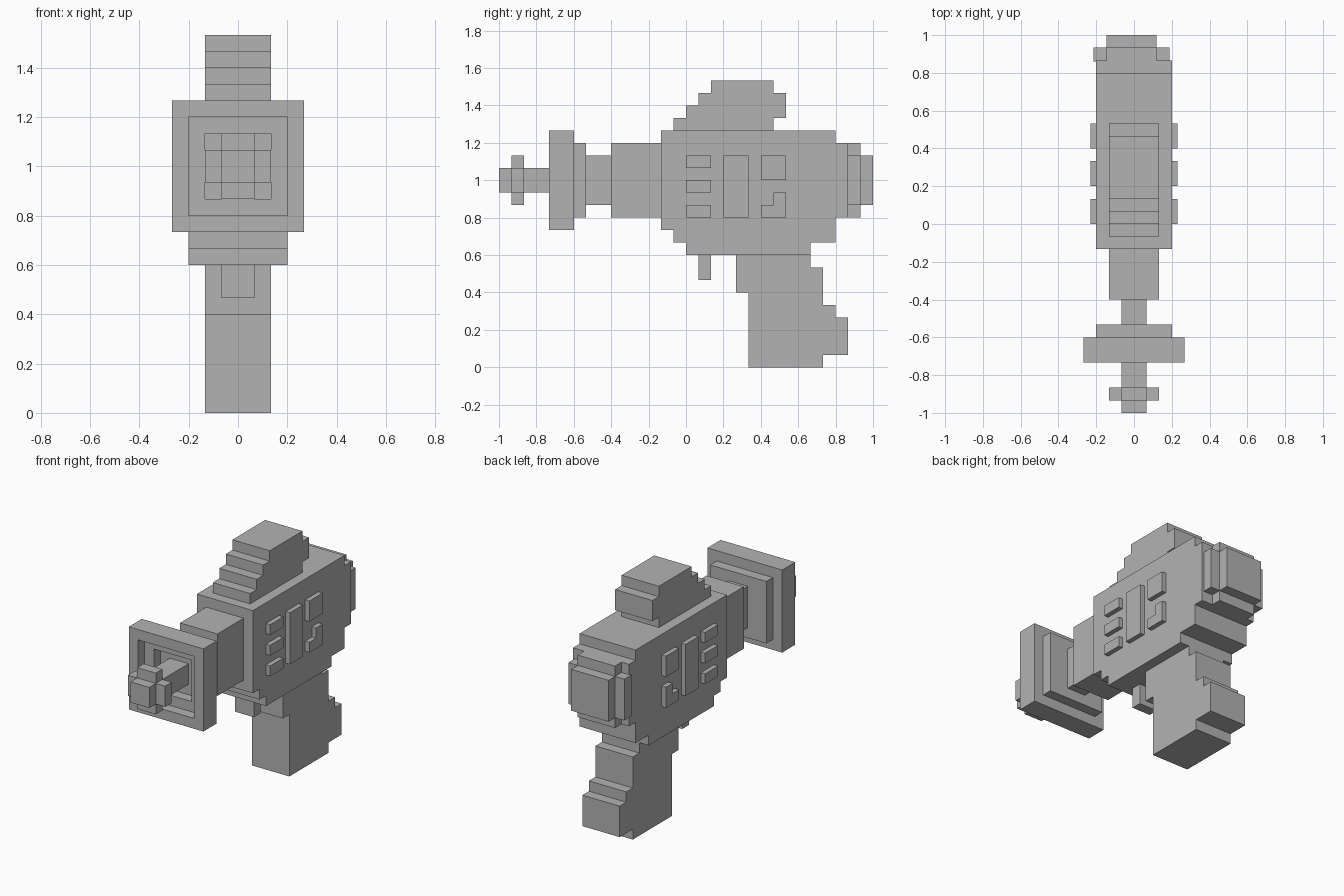
import bpy
import bmesh

U = 1 / 15      # one block of the grid
MID = 15        # height of the barrel axis, in blocks

if "Cube" in bpy.data.objects:
    bpy.data.objects.remove(bpy.data.objects["Cube"], do_unlink=True)

grey = bpy.data.materials.new("plain grey")
grey.use_nodes = True
grey.diffuse_color = (0.45, 0.45, 0.45, 1)
grey.node_tree.nodes["Principled BSDF"].inputs["Base Color"].default_value = grey.diffuse_color


def finish(name, bm):
    """Scale from blocks to units and link the part."""
    bmesh.ops.recalc_face_normals(bm, faces=bm.faces)
    bmesh.ops.scale(bm, vec=(U, U, U), verts=bm.verts)
    mesh = bpy.data.meshes.new(name)
    bm.to_mesh(mesh)
    bm.free()
    mesh.materials.append(grey)
    obj = bpy.data.objects.new(name, mesh)
    bpy.context.collection.objects.link(obj)
    return obj


def side_prism(name, outline, x0, x1):
    """Extrude a (y, z) outline across x."""
    bm = bmesh.new()
    face = bm.faces.new([bm.verts.new((x0, y, z)) for y, z in outline])
    new = bmesh.ops.extrude_face_region(bm, geom=[face])["geom"]
    bmesh.ops.translate(bm, vec=(x1 - x0, 0, 0),
                        verts=[v for v in new if isinstance(v, bmesh.types.BMVert)])
    # the source face stays as the other cap
    return finish(name, bm)


def box(name, half, y0, y1, z0, z1):
    return side_prism(name, [(y0, z0), (y1, z0), (y1, z1), (y0, z1)], -half, half)


def plus(name, wide, narrow, tall, short, y0, y1, shift=0):
    """Plus-shaped plate on the barrel axis, extruded along y."""
    quarter = [(wide, short), (narrow, short), (narrow, tall)]
    outline = quarter + [(-x, z) for x, z in reversed(quarter)]
    outline += [(-x, -z) for x, z in quarter] + [(x, -z) for x, z in reversed(quarter)]
    bm = bmesh.new()
    face = bm.faces.new([bm.verts.new((x + shift, y0, z + MID)) for x, z in outline])
    new = bmesh.ops.extrude_face_region(bm, geom=[face])["geom"]
    bmesh.ops.translate(bm, vec=(0, y1 - y0, 0),
                        verts=[v for v in new if isinstance(v, bmesh.types.BMVert)])
    return finish(name, bm)


def square_rings(name, profile):
    """Bridge square rings given as (half size, y) and cap both ends."""
    bm = bmesh.new()
    rings = [[bm.verts.new((sx * r, y, MID + sz * r))
              for sx, sz in ((-1, -1), (1, -1), (1, 1), (-1, 1))] for r, y in profile]
    for a, b in zip(rings, rings[1:]):
        for i in range(4):
            j = (i + 1) % 4
            bm.faces.new((a[i], a[j], b[j], b[i]))
    bm.faces.new(rings[0])
    bm.faces.new(rings[-1])
    return finish(name, bm)


# Main housing with stepped underside
side_prism("body", [(-2, 19), (-2, 11), (-1, 11), (-1, 10), (0, 10), (0, 9),
                    (10, 9), (10, 10), (12, 10), (12, 19)], -3, 3)

# Stepped hump on top
side_prism("top_hump", [(-1, 19), (-1, 20), (0, 20), (0, 21), (1, 21), (1, 22), (2, 22),
                        (2, 23), (7, 23), (7, 22), (8, 22), (8, 20), (7, 20), (7, 19)], -2, 2)

# Grip and trigger
side_prism("grip", [(4, 9), (4, 6), (5, 6), (5, 0), (11, 0), (11, 1), (13, 1), (13, 4),
                    (12, 4), (12, 5), (11, 5), (11, 8), (10, 8), (10, 9)], -2, 2)
box("trigger", 1, 1, 2, 7, 9)

# Rear cap, slightly off-centre at the end
box("rear_plate", 3, 12, 13, 12, 18)
plus("rear_cap", 3, 2, 3, 2, 12.9, 14, shift=-0.2)
rear_knob = box("rear_knob", 2, 14, 15, 13, 17)
rear_knob.location.x = -0.2 * U

# Barrel
box("barrel", 2, -6, -2, 12, 18)
box("barrel_neck", 1, -8, -6, 13, 17)

# Square dish with a stepped recess in front
square_rings("dish", [(2, -9), (2, -10), (3, -10), (3, -11), (4, -11),
                      (4, -9), (3, -9), (3, -8)])

# Emitter rod with a cross near its tip
box("emitter_rod", 1, -15, -9, 14, 16)
plus("emitter_cross", 2, 1, 2, 1, -14, -13)

# Raised side panels, the same on both sides
panels = {"tall_panel": (3, 5, 12, 17), "square_panel": (6, 8, 15, 17)}
for i, z in enumerate((12, 14, 16)):
    panels[f"bar_panel_{i + 1}"] = (0, 2, z, z + 1)
for side, label in ((1, "left"), (-1, "right")):
    for name, (y0, y1, z0, z1) in panels.items():
        side_prism(f"{label}_{name}", [(y0, z0), (y1, z0), (y1, z1), (y0, z1)],
                   side * 3, side * 3.45)
    side_prism(f"{label}_corner_panel", [(6, 12), (8, 12), (8, 14), (7, 14), (7, 13), (6, 13)],
               side * 3, side * 3.45)
